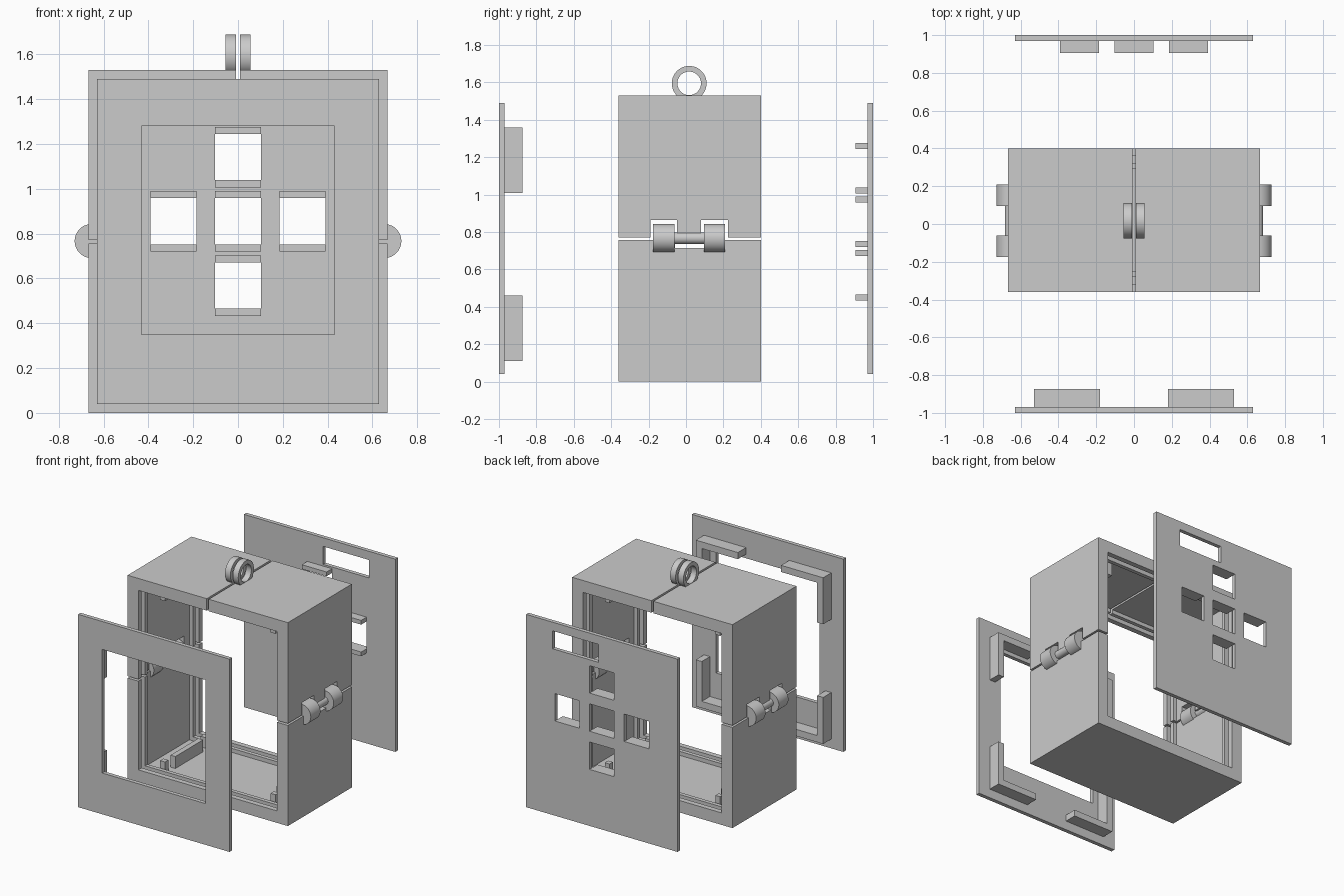
import bpy, bmesh, math
from mathutils import Matrix, Vector

if "Cube" in bpy.data.objects:
    bpy.data.objects.remove(bpy.data.objects["Cube"])

CY = 0.02                      # body centre in y
W, D, H = 0.667, 0.38, 1.53    # half width, half depth, height


def make(name, bm):
    bmesh.ops.recalc_face_normals(bm, faces=bm.faces)
    me = bpy.data.meshes.new(name)
    bm.to_mesh(me)
    bm.free()
    ob = bpy.data.objects.new(name, me)
    bpy.context.collection.objects.link(ob)
    return ob


def boxes(name, spans):
    """One object from (x0, x1, y0, y1, z0, z1) boxes."""
    bm = bmesh.new()
    for x0, x1, y0, y1, z0, z1 in spans:
        m = Matrix.LocRotScale(Vector(((x0 + x1) / 2, (y0 + y1) / 2, (z0 + z1) / 2)), None,
                               Vector((abs(x1 - x0), abs(y1 - y0), abs(z1 - z0))))
        bmesh.ops.create_cube(bm, size=1, matrix=m)
    return make(name, bm)


def prism(name, pts, y0, y1):
    """Extrude an xz outline along y."""
    bm = bmesh.new()
    f = bm.faces.new([bm.verts.new((x, y0, z)) for x, z in pts])
    r = bmesh.ops.extrude_face_region(bm, geom=[f])
    bmesh.ops.translate(bm, vec=(0, y1 - y0, 0),
                        verts=[v for v in r['geom'] if isinstance(v, bmesh.types.BMVert)])
    return make(name, bm)


def lathe(name, profile, axis, centre, n=48):
    """Spin a closed (along, radius) profile round the x or y axis."""
    bm = bmesh.new()
    rings = []
    for i in range(n):
        a = 2 * math.pi * i / n
        c, s = math.cos(a), math.sin(a)
        rings.append([bm.verts.new((t, r * c, r * s) if axis == 'x' else (r * c, t, r * s))
                      for t, r in profile])
    k = len(profile)
    for i in range(n):
        for j in range(k):
            a, b = rings[i], rings[(i + 1) % n]
            bm.faces.new((a[j], a[(j + 1) % k], b[(j + 1) % k], b[j]))
    bmesh.ops.remove_doubles(bm, verts=bm.verts, dist=1e-5)
    bmesh.ops.translate(bm, verts=bm.verts, vec=centre)
    ob = make(name, bm)
    bpy.ops.object.select_all(action='DESELECT')
    ob.select_set(True)
    bpy.context.view_layer.objects.active = ob
    bpy.ops.object.shade_smooth_by_angle(angle=math.radians(35))
    return ob


def cut(ob, spans):
    """Subtract boxes and bake the result."""
    for s in spans:
        c = boxes("cutter", [s])
        m = ob.modifiers.new("cut", 'BOOLEAN')
        m.operation, m.solver, m.object = 'DIFFERENCE', 'EXACT', c
        bpy.context.view_layer.objects.active = ob
        bpy.ops.object.modifier_apply(modifier=m.name)
        bpy.data.objects.remove(c)


def shell(name):
    """Rectangular tube open front and back, with panel grooves at both ends."""
    half = [(-0.38, 0), (-0.38, 0.09), (-0.34, 0.09), (-0.34, 0.03),
            (-0.30, 0.03), (-0.30, 0.09), (-0.27, 0.09), (-0.27, 0.06)]
    prof = half + [(-y, i) for y, i in reversed(half)]
    bm = bmesh.new()
    loops = []
    for y, i in prof:
        loops.append([bm.verts.new((x, CY + y, z)) for x, z in
                      ((-W + i, i), (W - i, i), (W - i, H - i), (-W + i, H - i))])
    for a, b in zip(loops, loops[1:] + loops[:1]):
        for j in range(4):
            bm.faces.new((a[j], a[(j + 1) % 4], b[(j + 1) % 4], b[j]))
    return make(name, bm)


# Case: lower tray and two hinged upper halves
lower = shell("lower_case")
cut(lower, [(-1, 1, -1, 1, 0.757, 2)] +
    [(s * 0.55, s * 0.8, -0.06, 0.096, 0.715, 0.9) for s in (-1, 1)])
for s, side in ((-1, "left"), (1, "right")):
    up = shell("upper_case_" + side)
    cut(up, [(-1, 1, -1, 1, -1, 0.771), (s * 0.008, -s, -1, 1, 0.5, 2)] +
        [(s * 0.5, s * 0.8, a, b, 0.7, 0.865) for a, b in ((-0.19, -0.048), (0.08, 0.225))])

    # Hinge knuckles, pin and handle ring
    for y0, y1, tag in ((-0.176, -0.062, "front"), (0.096, 0.208, "back")):
        lathe(f"hinge_knuckle_{side}_{tag}", [(y0, 0), (y0, 0.076), (y1, 0.076), (y1, 0)],
              'y', (s * 0.653, 0, 0.767))
    lathe("hinge_pin_" + side, [(-0.07, 0), (-0.07, 0.031), (0.104, 0.031), (0.104, 0)],
          'y', (s * 0.653, 0, 0.767))
    lathe("handle_ring_" + side, [(s * x, r) for x, r in
          ((0.01, 0.063), (0.01, 0.093), (0.055, 0.093), (0.055, 0.063))],
          'x', (0, CY - 0.003, 1.595))

    # Inner floor rail and corner pegs
    boxes("floor_rail_" + side, [(s * 0.42, s * 0.46, -0.145, 0.185, 0.055, 0.15)])
    boxes("corner_pegs_" + side, [(s * 0.44, s * 0.48, y - 0.02, y + 0.02, z0, z1)
          for y in (-0.22, 0.26) for z0, z1 in ((0.055, 0.14), (1.35, 1.475))])

# Front panel with its large opening
front = boxes("front_panel", [(-0.63, 0.63, -1, -0.97, 0.04, 1.49)])
cut(front, [(-0.43, 0.43, -1.1, -0.9, 0.35, 1.28)])

# L-shaped corner brackets behind the front panel
for s in (-1, 1):
    for z, d, tag in ((0.11, 1, "low"), (1.36, -1, "high")):
        ell = [(0.53, 0), (0.53, 0.35), (0.48, 0.35), (0.48, 0.05), (0.18, 0.05), (0.18, 0)]
        prism(f"bracket_{tag}_{'left' if s < 0 else 'right'}",
              [(s * x, z + d * h) for x, h in ell], -0.971, -0.873)

# Back panel with a cross of windows and a top slot
windows = [(0, 1.142), (0, 0.855), (0, 0.568), (-0.288, 0.855), (0.288, 0.855)]
back = boxes("back_panel", [(-0.63, 0.63, 0.97, 1, 0.04, 1.49)])
cut(back, [(x - 0.103, x + 0.103, 0.9, 1.1, z - 0.103, z + 0.103) for x, z in windows] +
    [(0.03, 0.41, 0.9, 1.1, 1.29, 1.425)])

# Ledges above and below each window
for i, (x, z) in enumerate(windows):
    boxes(f"window_ledges_{i + 1}", [(x - 0.103, x + 0.103, 0.905, 0.971, z + a, z + b)
          for a, b in ((0.103, 0.135), (-0.135, -0.103))])
